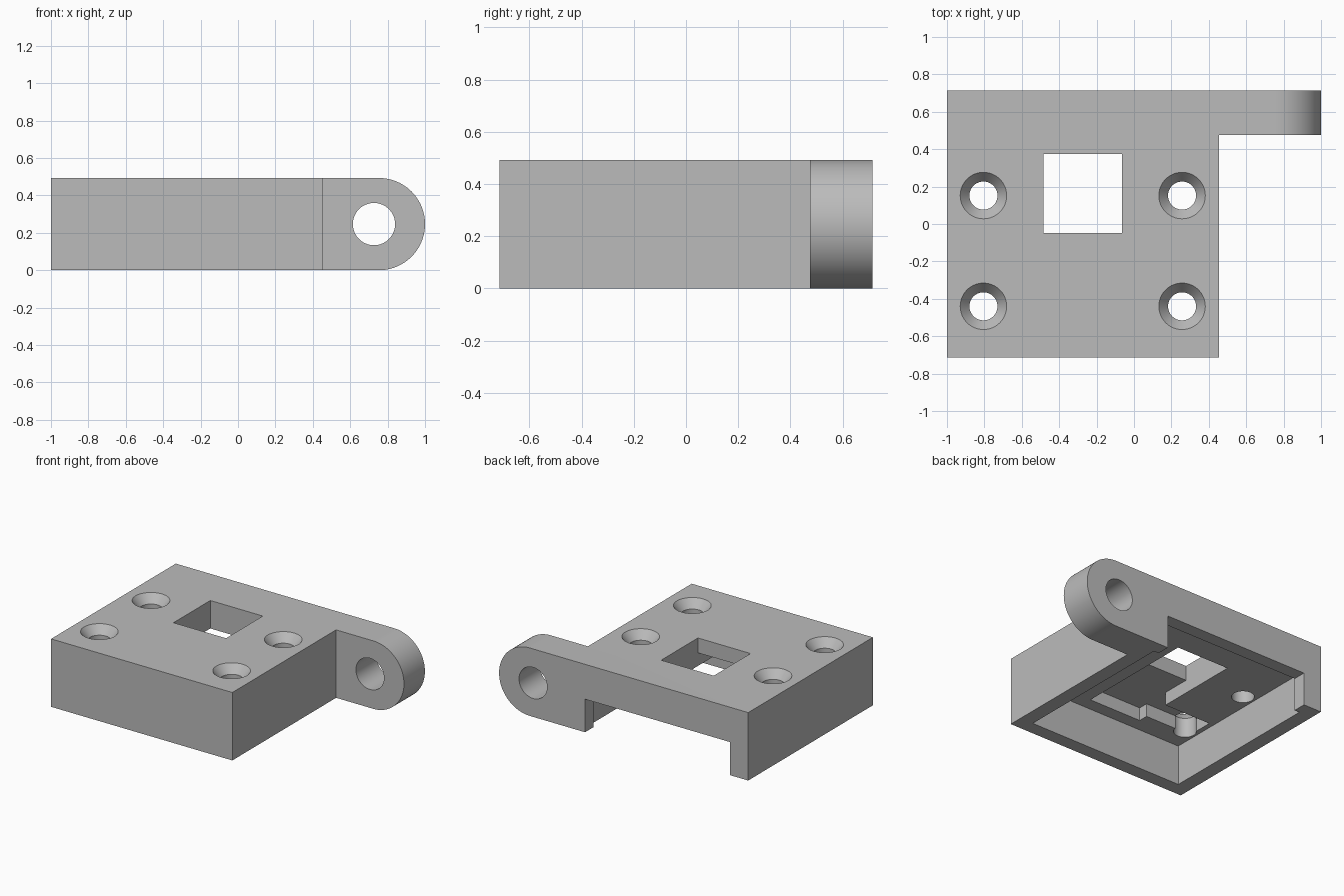
import bpy, bmesh, math
from mathutils import Matrix

cube = bpy.data.objects.get("Cube")
if cube:
    bpy.data.objects.remove(cube, do_unlink=True)

grey = bpy.data.materials.new("grey")
grey.use_nodes = True
colour = (0.5, 0.5, 0.5, 1)
grey.diffuse_color = colour
grey.node_tree.nodes["Principled BSDF"].inputs["Base Color"].default_value = colour

TOP = 0.493      # upper face
BACK = 0.715     # rear face, mirrored at the front


def make(name, bm):
    bmesh.ops.recalc_face_normals(bm, faces=bm.faces)
    mesh = bpy.data.meshes.new(name)
    bm.to_mesh(mesh)
    bm.free()
    mesh.materials.append(grey)
    obj = bpy.data.objects.new(name, mesh)
    bpy.context.collection.objects.link(obj)
    return obj


def box(name, x, y, z):
    bm = bmesh.new()
    bmesh.ops.create_cube(bm, size=1)
    for v in bm.verts:
        v.co = [sum(r) / 2 + c * (r[1] - r[0]) for c, r in zip(v.co, (x, y, z))]
    return make(name, bm)


def cone(name, centre, r1, r2, depth, along_y=False):
    bm = bmesh.new()
    turn = Matrix.Rotation(math.pi / 2 if along_y else 0, 4, "X")
    bmesh.ops.create_cone(bm, cap_ends=True, segments=64, radius1=r1, radius2=r2,
                          depth=depth, matrix=Matrix.Translation(centre) @ turn)
    return make(name, bm)


def combine(target, other, operation):
    mod = target.modifiers.new(operation, "BOOLEAN")
    mod.operation = operation
    mod.solver = "EXACT"
    mod.object = other
    bpy.context.view_layer.objects.active = target
    bpy.ops.object.modifier_apply(modifier=mod.name)
    bpy.data.objects.remove(other, do_unlink=True)


# Housing block
housing = box("housing", (-1, 0.455), (-BACK, BACK), (0, TOP))

# Rounded hinge lug along the rear edge
r = TOP / 2
outline = [(0.2, TOP), (0.2, 0)]
for i in range(49):
    a = -math.pi / 2 + math.pi * i / 48
    outline.append((1 - r + r * math.cos(a), r + r * math.sin(a)))
bm = bmesh.new()
face = bm.faces.new([bm.verts.new((x, 0.475, z)) for x, z in outline[1:] + outline[:1]])
sweep = bmesh.ops.extrude_face_region(bm, geom=[face])
for v in sweep["geom"]:
    if isinstance(v, bmesh.types.BMVert):
        v.co.y = BACK
combine(housing, make("lug", bm), "UNION")
combine(housing, cone("pin_hole", (0.727, 0.6, r), 0.113, 0.113, 1, True), "DIFFERENCE")

# Underside cavity, rear opening, deep recess, side slot and square window
cavities = [
    ("cavity", (-0.895, 0.35), (-0.615, 0.62), (-0.1, 0.29)),
    ("rear_opening", (-0.855, 0.31), (0.5, 0.8), (-0.1, 0.24)),
    ("recess", (-0.485, -0.063), (-0.52, 0.375), (0.1, 0.385)),
    ("slot", (-0.86, -0.4), (-0.45, -0.257), (0.1, 0.385)),
    ("window", (-0.485, -0.063), (-0.047, 0.375), (0.1, 0.6)),
]
for spec in cavities:
    combine(housing, box(*spec), "DIFFERENCE")

# Countersunk screw holes
for x in (-0.805, 0.257):
    for y in (-0.44, 0.152):
        combine(housing, cone("screw_hole", (x, y, 0.35), 0.075, 0.075, 0.5), "DIFFERENCE")
        combine(housing, cone("countersink", (x, y, TOP - 0.03), 0.075, 0.125, 0.062), "DIFFERENCE")

# Tidy coplanar faces and shade the round parts
bm = bmesh.new()
bm.from_mesh(housing.data)
bmesh.ops.remove_doubles(bm, verts=bm.verts, dist=0.0002)
bmesh.ops.dissolve_limit(bm, angle_limit=0.005, verts=bm.verts, edges=bm.edges)
bmesh.ops.triangulate(bm, faces=[f for f in bm.faces if len(f.verts) > 4])
bm.to_mesh(housing.data)
bm.free()
bpy.ops.object.select_all(action="DESELECT")
housing.select_set(True)
bpy.context.view_layer.objects.active = housing
bpy.ops.object.shade_smooth_by_angle(angle=math.radians(30))
